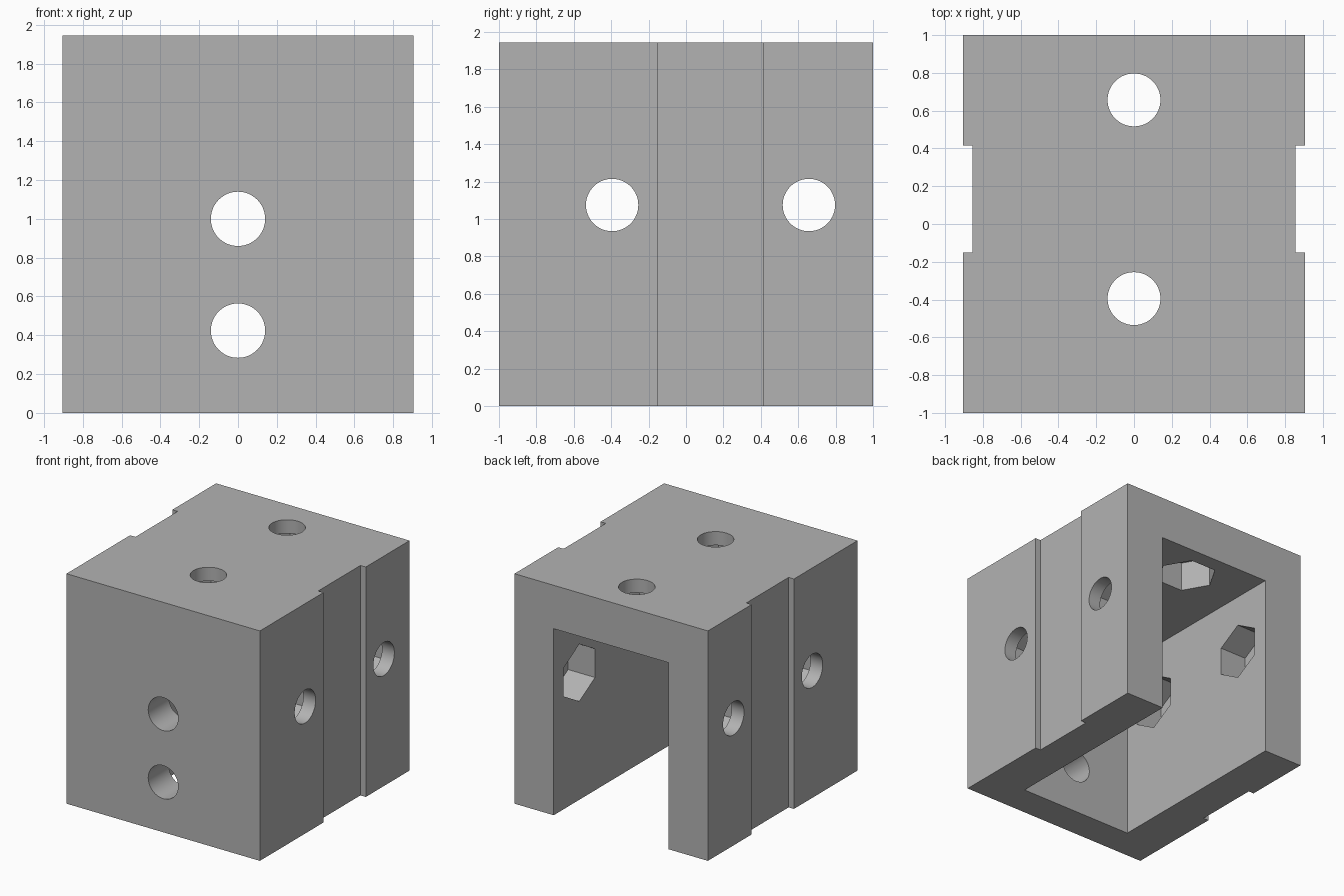
import bpy
import bmesh
from math import cos, sin, tau
from mathutils import Vector

cube = bpy.data.objects.get("Cube")
if cube:
    bpy.data.objects.remove(cube, do_unlink=True)

X, Y, Z = Vector((1, 0, 0)), Vector((0, 1, 0)), Vector((0, 0, 1))
HALF_W, HALF_D, HEIGHT = 0.905, 1.0, 1.945
WALL, FRONT_WALL, GROOVE = 0.367, 0.275, 0.05
HOLE_R, NUT_R, NUT_SEAT = 0.14, 0.242, 0.115

grey = bpy.data.materials.new("plain_grey")
grey.use_nodes = True
colour = (0.45, 0.45, 0.45, 1)
grey.diffuse_color = colour
grey.node_tree.nodes["Principled BSDF"].inputs["Base Color"].default_value = colour


def finish(name, bm):
    bmesh.ops.recalc_face_normals(bm, faces=bm.faces)
    mesh = bpy.data.meshes.new(name)
    bm.to_mesh(mesh)
    bm.free()
    obj = bpy.data.objects.new(name, mesh)
    bpy.context.collection.objects.link(obj)
    mesh.materials.append(grey)
    return obj


def box(name, low, high):
    bm = bmesh.new()
    bmesh.ops.create_cube(bm, size=1)
    low, high = Vector(low), Vector(high)
    bmesh.ops.scale(bm, vec=high - low, verts=bm.verts)
    bmesh.ops.translate(bm, vec=(low + high) / 2, verts=bm.verts)
    return finish(name, bm)


def prism(name, start, length, axis, corner, radius, sides):
    """Regular prism along an axis with its first corner along 'corner'."""
    bm = bmesh.new()
    side = axis.cross(corner)
    ring = [bm.verts.new(start + radius * (corner * cos(tau * i / sides)
                                           + side * sin(tau * i / sides)))
            for i in range(sides)]
    face = bm.faces.new(ring)
    extruded = bmesh.ops.extrude_face_region(bm, geom=[face], use_keep_orig=True)
    moved = [v for v in extruded["geom"] if isinstance(v, bmesh.types.BMVert)]
    bmesh.ops.translate(bm, vec=axis * length, verts=moved)
    return finish(name, bm)


# Solid block
block = box("bracket_block", (-HALF_W, -HALF_D, 0), (HALF_W, HALF_D, HEIGHT))

# Channel open at the back and underneath
inner = HALF_W - WALL
cutters = [box("channel_cutter", (-inner, FRONT_WALL - HALF_D, -0.5),
               (inner, HALF_D + 0.5, HEIGHT - WALL))]

# Shallow upright groove on both sides
for s in (-1, 1):
    xs = sorted((s * (HALF_W - GROOVE), s * (HALF_W + 0.3)))
    cutters.append(box("groove_cutter", (xs[0], -0.15, -0.3), (xs[1], 0.415, HEIGHT + 0.3)))

# Side and top bolt holes with hexagonal nut pockets on the inside
for y in (-0.395, 0.657):
    seat = HALF_W - NUT_SEAT
    cutters += [
        prism("side_hole_cutter", Vector((-1.2, y, 1.075)), 2.4, X, Z, HOLE_R, 64),
        prism("side_nut_cutter", Vector((-seat, y, 1.075)), 2 * seat, X, Z, NUT_R, 6),
        prism("top_hole_cutter", Vector((0, y, 1.45)), 0.8, Z, X, HOLE_R, 64),
        prism("top_nut_cutter", Vector((0, y, 1.4)), HEIGHT - NUT_SEAT - 1.4, Z, X, NUT_R, 6),
    ]

# Plain round holes in the front wall
for z in (0.424, 1.0):
    cutters.append(prism("front_hole_cutter", Vector((0, -1.3, z)), 0.8, Y, Z, HOLE_R, 64))

# Cut everything out of the block and drop the cutters
for cutter in cutters:
    mod = block.modifiers.new("cut", 'BOOLEAN')
    mod.operation = 'DIFFERENCE'
    mod.solver = 'EXACT'
    mod.object = cutter
    cutter.hide_render = True

bpy.context.view_layer.objects.active = block
block.select_set(True)
for mod in list(block.modifiers):
    bpy.ops.object.modifier_apply(modifier=mod.name)
for cutter in cutters:
    bpy.data.objects.remove(cutter, do_unlink=True)

bpy.ops.object.shade_smooth_by_angle(angle=0.5)
